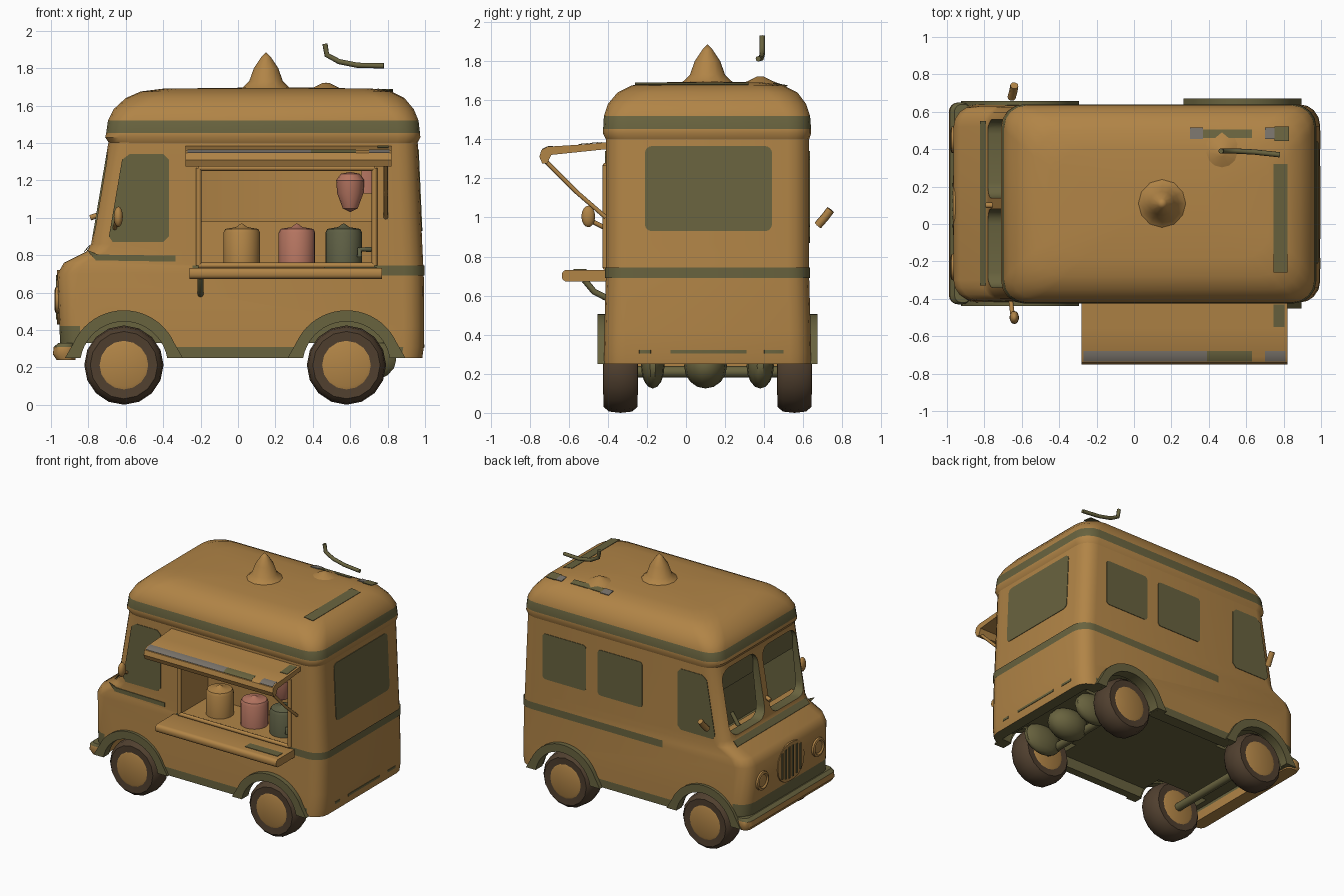
import bpy, bmesh, math
from mathutils import Vector, Matrix

if "Cube" in bpy.data.objects:
    bpy.data.objects.remove(bpy.data.objects["Cube"])


def material(name, rgb):
    m = bpy.data.materials.new(name)
    m.use_nodes = True
    m.diffuse_color = (*rgb, 1)
    bsdf = m.node_tree.nodes["Principled BSDF"]
    bsdf.inputs["Base Color"].default_value = (*rgb, 1)
    bsdf.inputs["Roughness"].default_value = 0.8
    return m


TAN = material("tan", (0.44, 0.232, 0.062))
OLIVE = material("olive", (0.14, 0.125, 0.049))
TYRE = material("tyre brown", (0.08, 0.05, 0.028))
PINK = material("pink", (0.47, 0.18, 0.12))
GREEN = material("grey green", (0.115, 0.118, 0.06))
GREY = material("warm grey", (0.19, 0.17, 0.145))
MID = 0.11  # centre line of the van body in y


def finish(name, bm, *mats):
    bmesh.ops.recalc_face_normals(bm, faces=bm.faces[:])
    mesh = bpy.data.meshes.new(name)
    bm.to_mesh(mesh)
    bm.free()
    for m in mats:
        mesh.materials.append(m)
    ob = bpy.data.objects.new(name, mesh)
    bpy.context.collection.objects.link(ob)
    return ob


def rrect(a0, a1, b0, b1, r, n=5):
    """Outline of a rounded rectangle as 2D points."""
    pts = []
    corners = ((a1 - r, b1 - r), (a0 + r, b1 - r), (a0 + r, b0 + r), (a1 - r, b0 + r))
    for k, (ca, cb) in enumerate(corners):
        for i in range(n):
            t = math.pi / 2 * (k + i / (n - 1))
            pts.append((ca + r * math.cos(t), cb + r * math.sin(t)))
    return pts


def loft(name, rings, mats, caps=True, rule=None):
    """Skin rounded rectangles given as (z, x0, x1, y0, y1, radius)."""
    bm = bmesh.new()
    loops = [[bm.verts.new((x, y, z)) for x, y in rrect(*r)] for z, *r in rings]
    for lo, hi in zip(loops, loops[1:]):
        for i in range(len(lo)):
            j = (i + 1) % len(lo)
            bm.faces.new((lo[i], lo[j], hi[j], hi[i]))
    if caps:
        bm.faces.new(loops[0])
        bm.faces.new(loops[-1])
    if rule:
        for f in bm.faces:
            f.material_index = rule(f.calc_center_median())
    return finish(name, bm, *mats)


def prism(name, pts, offset, *mats, index=0):
    """Extrude a polygon of 3D points along an offset."""
    bm = bmesh.new()
    a = [bm.verts.new(p) for p in pts]
    b = [bm.verts.new(Vector(p) + Vector(offset)) for p in pts]
    bm.faces.new(a)
    bm.faces.new(b)
    for i in range(len(a)):
        j = (i + 1) % len(a)
        bm.faces.new((a[i], a[j], b[j], b[i]))
    for f in bm.faces:
        f.material_index = index
    return finish(name, bm, *mats)


def box(name, x0, x1, y0, y1, z0, z1, *mats, index=0, r=0.003):
    pts = [(x, y, z0) for x, y in rrect(x0, x1, y0, y1, r, 3)]
    return prism(name, pts, (0, 0, z1 - z0), *mats, index=index)


def lathe(name, profile, loc, *mats, axis="Z", segs=20, index=0):
    """Spin (radius, height) points around an axis through loc."""
    bm = bmesh.new()
    vs = [bm.verts.new((r, 0, h)) for r, h in profile]
    edges = [bm.edges.new(p) for p in zip(vs, vs[1:])]
    bmesh.ops.spin(bm, geom=vs + edges, cent=(0, 0, 0), axis=(0, 0, 1),
                   angle=math.tau, steps=segs, use_duplicate=False)
    bmesh.ops.remove_doubles(bm, verts=bm.verts[:], dist=1e-4)
    turn = {"Z": Matrix(), "Y": Matrix.Rotation(math.pi / 2, 4, "X"),
            "X": Matrix.Rotation(math.pi / 2, 4, "Y")}[axis]
    bm.transform(Matrix.Translation(loc) @ turn)
    for f in bm.faces:
        f.material_index = index
    return finish(name, bm, *mats)


def rod(name, pts, radius, mat):
    """Thin tube through points."""
    cu = bpy.data.curves.new(name, "CURVE")
    cu.dimensions = "3D"
    cu.bevel_depth, cu.bevel_resolution, cu.use_fill_caps = radius, 2, True
    sp = cu.splines.new("POLY")
    sp.points.add(len(pts) - 1)
    for p, co in zip(sp.points, pts):
        p.co = (*co, 1)
    cu.materials.append(mat)
    bpy.context.collection.objects.link(bpy.data.objects.new(name, cu))


def ellipsoid(name, loc, size, mat):
    bm = bmesh.new()
    bmesh.ops.create_uvsphere(bm, u_segments=14, v_segments=8, radius=1)
    bm.transform(Matrix.Translation(loc) @ Matrix.Diagonal((*size, 1)))
    return finish(name, bm, mat)


# Body shell, with skirt and lower nose in olive
sides = [(0.25, -0.94, 0.985, 0.01), (0.31, -0.95, 0.994, 0.01), (0.42, -0.955, 0.995, 0.008),
         (0.70, -0.965, 0.993, 0), (0.76, -0.93, 0.99, 0), (0.82, -0.81, 0.987, 0),
         (0.86, -0.785, 0.985, 0), (1.42, -0.69, 0.96, 0)]
body = loft("body", [(z, a, b, -0.41 - e, 0.63 + e, 0.11) for z, a, b, e in sides], (TAN, OLIVE),
            rule=lambda c: int((c.z < 0.3 and c.x < 0.85) or (c.z < 0.42 and c.x < -0.84)))

# Cutters for the serving hatch, cab, windscreen, wheel wells and underside
both = (TAN, OLIVE)
cutters = [box("hatch_cutter", -0.2, 0.72, -0.6, 0.5, 0.75, 1.27, *both),
           box("underside_cutter", -0.88, 0.9, -0.36, 0.55, 0.1, 0.33, *both, index=1)]
cab = [(-0.73, 0.65), (-0.36, 0.65), (-0.36, 1.385), (-0.65, 1.385)]
cutters.append(prism("cab_cutter", [(x, -0.37, z) for x, z in cab], (0, 0.96, 0), *both, index=1))
for y in (-0.13, 0.35):
    pane = [(-0.95, a, b) for a, b in rrect(y - 0.21, y + 0.21, 0.88, 1.37, 0.08)]
    cutters.append(prism("windscreen_cutter", pane, (0.28, 0, 0), *both, index=1))
WHEELS = [(x, s) for x in (-0.61, 0.58) for s in (-1, 1)]
for x, s in WHEELS:
    cutters.append(lathe("well_cutter", [(0, -0.15), (0.25, -0.15), (0.25, 0.15), (0, 0.15)],
                         (x, MID + s * 0.46, 0.21), *both, axis="Y", segs=28, index=1))
for c in cutters:
    c.hide_render = True
    mod = body.modifiers.new("cut", "BOOLEAN")
    mod.operation, mod.solver, mod.object = "DIFFERENCE", "EXACT", c
cut = bpy.data.meshes.new_from_object(body.evaluated_get(bpy.context.evaluated_depsgraph_get()))
body.modifiers.clear()
body.data = cut
for c in cutters:
    bpy.data.objects.remove(c)

# Roof with olive band, spire, vane and patches
loft("roof", [(1.40, -0.69, 0.96, -0.41, 0.63, 0.11), (1.43, -0.71, 0.975, -0.425, 0.64, 0.12),
              (1.452, -0.705, 0.973, -0.424, 0.64, 0.12), (1.52, -0.695, 0.965, -0.42, 0.635, 0.12),
              (1.58, -0.665, 0.94, -0.40, 0.615, 0.14), (1.64, -0.60, 0.89, -0.35, 0.57, 0.15),
              (1.675, -0.52, 0.82, -0.28, 0.50, 0.15), (1.69, -0.40, 0.72, -0.18, 0.40, 0.14),
              (1.695, 0, 0.4, 0.05, 0.2, 0.05)], both, rule=lambda c: int(1.452 < c.z < 1.52))
lathe("roof_spire", [(0.16, 1.67), (0.12, 1.70), (0.09, 1.73), (0.065, 1.8), (0.025, 1.86), (0, 1.885)],
      (0.15, MID, 0), TAN, segs=12)
lathe("roof_bump", [(0.14, 1.67), (0.07, 1.695), (0.02, 1.72), (0, 1.722)], (0.47, 0.38, 0), TAN, segs=12)
rod("floating_vane", [(0.465, 0.39, 1.93), (0.475, 0.39, 1.87), (0.54, 0.39, 1.835),
                      (0.64, 0.385, 1.815), (0.78, 0.37, 1.812)], 0.014, OLIVE)
prism("roof_strip", [(0.745, -0.26, 1.688), (0.745, 0.32, 1.688), (0.82, 0.32, 1.677), (0.82, -0.26, 1.677)],
      (0, 0, 0.003), OLIVE)
for x0, x1, y0, y1, m in ((0.3, 0.37, 0.455, 0.515, GREY), (0.37, 0.63, 0.46, 0.505, OLIVE),
                          (0.7, 0.75, 0.455, 0.515, GREY), (0.75, 0.83, 0.445, 0.52, OLIVE)):
    prism("roof_patch", [(x0, y0, 1.683), (x1, y0, 1.683), (x1, y1, 1.672), (x0, y1, 1.672)],
          (0, 0, 0.005), m)

# Waist stripes
loft("waist_stripe", [(z, -0.334, 0.998, -0.414, 0.634, 0.112) for z in (0.69, 0.745)], (OLIVE,), caps=False)
prism("front_stripe", [(-0.81, -0.415, 0.83), (-0.76, -0.415, 0.772), (-0.335, -0.415, 0.765),
                       (-0.335, -0.415, 0.797), (-0.75, -0.415, 0.803)], (0, 0.006, 0), OLIVE)
prism("cowl_stripe", [(-0.822, -0.33, 0.816), (-0.822, 0.55, 0.816), (-0.79, 0.55, 0.852), (-0.79, -0.33, 0.852)],
      (-0.002, 0, 0.004), OLIVE)

# Windows
door = [(-0.69, 0.9), (-0.67, 0.87), (-0.4, 0.87), (-0.37, 0.9), (-0.37, 1.31), (-0.4, 1.34),
        (-0.58, 1.34), (-0.62, 1.31)]
for y in (-0.414, 0.63):
    prism("door_window", [(x, y, z) for x, z in door], (0, 0.004, 0), OLIVE)
for x0, x1 in ((-0.07, 0.31), (0.41, 0.78)):
    prism("side_window", [(x, 0.63, z) for x, z in rrect(x0, x1, 0.95, 1.3, 0.025)], (0, 0.004, 0), OLIVE)
prism("rear_window", [(0.985 - (z - 0.86) * 0.0446, y, z) for y, z in rrect(-0.21, 0.44, 0.93, 1.365, 0.035)],
      (0.004, 0, 0), OLIVE)

# Hatch frame, serving shelf, awning and strut
for z in (0.745, 1.265):
    rod("hatch_trim", [(-0.21, -0.412, z), (0.73, -0.412, z)], 0.015, TAN)
for x in (-0.21, 0.73):
    rod("hatch_post", [(x, -0.412, 0.745), (x, -0.412, 1.265)], 0.015, TAN)
shelf = rrect(-0.635, -0.38, 0.672, 0.732, 0.025)
prism("serving_shelf", [(-0.26, y, z) for y, z in shelf], (1.03, 0, 0), TAN)
box("shelf_mat", 0.46, 0.74, -0.575, -0.51, 0.732, 0.736, OLIVE)
rod("shelf_bracket", [(-0.2, -0.52, 0.68), (-0.2, -0.47, 0.62), (-0.2, -0.41, 0.59)], 0.016, OLIVE)
awning = [(-0.4, 1.385), (-0.55, 1.372), (-0.71, 1.362), (-0.74, 1.345), (-0.75, 1.31), (-0.735, 1.275),
          (-0.71, 1.275), (-0.69, 1.32), (-0.4, 1.35)]
prism("awning", [(-0.28, y, z) for y, z in awning], (1.1, 0, 0), TAN)
for x0, x1, m in ((-0.27, 0.39, GREY), (0.39, 0.63, OLIVE), (0.7, 0.81, GREY)):
    edge = [(-0.68, 1.366), (-0.71, 1.364), (-0.736, 1.35), (-0.736, 1.344), (-0.71, 1.358), (-0.68, 1.36)]
    prism("awning_edge", [(x0, y, z) for y, z in edge], (x1 - x0, 0, 0), m)
prism("awning_patch", [(0.745, -0.55, 1.373), (0.805, -0.55, 1.373), (0.805, -0.43, 1.384), (0.745, -0.43, 1.384)],
      (0, 0, 0.003), OLIVE)
rod("awning_strut", [(0.79, -0.73, 1.3), (0.79, -0.56, 1.13), (0.79, -0.41, 1.0)], 0.011, TAN)

# Kitchen inside the hatch
box("back_counter", -0.21, 0.73, -0.08, 0.51, 0.74, 0.98, TAN)
for x, m in ((0.02, TAN), (0.315, PINK), (0.565, GREEN)):
    lathe("canister", [(0.098, 0.75), (0.098, 0.92), (0.088, 0.94), (0.03, 0.95), (0.01, 0.965), (0, 0.97)],
          (x, -0.25, 0), m)
lathe("hanging_treat", [(0, 1.03), (0.04, 1.05), (0.07, 1.13), (0.075, 1.2), (0.05, 1.235), (0, 1.245)],
      (0.6, -0.32, 0), PINK, segs=14)
box("pink_tag", 0.66, 0.715, -0.3, -0.294, 1.13, 1.25, PINK, r=0.002)
rod("tap", [(0.71, -0.3, 0.83), (0.65, -0.33, 0.83), (0.65, -0.33, 0.79)], 0.014, GREEN)

# Cab fittings and mirrors
box("dashboard", -0.735, -0.64, -0.37, 0.59, 0.64, 0.865, TAN)
rod("steering_column", [(-0.72, 0.33, 0.8), (-0.62, 0.33, 0.95)], 0.015, OLIVE)
rod("windscreen_bar", [(-0.79, 0.1, 1.0), (-0.7, 0.1, 1.03)], 0.015, TAN)
ellipsoid("right_mirror", (-0.64, -0.5, 1.005), (0.025, 0.035, 0.055), TAN)
rod("right_mirror_arm", [(-0.66, -0.4, 0.94), (-0.65, -0.48, 0.98)], 0.012, TAN)
rod("left_mirror", [(-0.655, 0.675, 0.96), (-0.645, 0.71, 1.0), (-0.64, 0.74, 1.04)], 0.022, TAN)

# Nose: grille, headlamps, bumper
prism("grille_rim", [(-0.945, y, z) for y, z in rrect(-0.06, 0.26, 0.43, 0.72, 0.13)], (-0.022, 0, 0), TAN)
for i in range(6):
    y = -0.01 + i * 0.044
    h = 0.12 - 1.8 * (y - 0.1) ** 2
    box("grille_bar", -0.973, -0.96, y - 0.009, y + 0.009, 0.575 - h, 0.575 + h, OLIVE)
for s in (-1, 1):
    lathe("headlamp", [(0, -0.03), (0.045, -0.02), (0.055, -0.03), (0.07, -0.025), (0.075, 0.02)],
          (-0.95, MID + s * 0.34, 0.56), TAN, axis="X")
loft("front_bumper", [(0.24, -0.97, -0.87, -0.42, 0.64, 0.045), (0.27, -0.99, -0.87, -0.43, 0.65, 0.05),
                      (0.31, -0.985, -0.87, -0.43, 0.65, 0.05), (0.33, -0.96, -0.87, -0.42, 0.64, 0.04)],
     both, rule=lambda c: int(c.z > 0.315))

# Wheels and fenders flaring into the skirt
arc = [(r * math.cos(t), r * math.sin(t)) for r, a in ((0.295, 24), (0.235, 170))
       for t in [math.radians(a + (180 - 2 * a) * i / 20) for i in range(21)]]
arc = arc[:21] + [(-0.315, 0.04)] + arc[21:] + [(0.315, 0.04)]
for x, s in WHEELS:
    c = (x, MID + s * 0.445, 0.212)
    lathe("tyre", [(0.13, -0.085), (0.18, -0.088), (0.205, -0.06), (0.212, 0), (0.205, 0.06),
                   (0.18, 0.088), (0.13, 0.085)], c, TYRE, axis="Y", segs=16)
    lathe("hub", [(0, -0.088), (0.115, -0.09), (0.14, -0.08), (0.14, 0.08), (0.115, 0.09), (0, 0.088)],
          c, TAN, axis="Y", segs=20)
    prism("fender", [(x + a, MID + s * 0.48, 0.21 + b) for a, b in arc],
          (0, s * (0.082 if x > 0 else 0.068), 0), OLIVE)

# Underside running gear and rear sill marks
for x in (-0.61, 0.58):
    rod("axle", [(x, -0.33, 0.21), (x, 0.55, 0.21)], 0.03, OLIVE)
for y, w in ((-0.17, 0.06), (0.1, 0.11), (0.38, 0.07)):
    ellipsoid("rear_tank", (0.69, y, 0.24), (0.16, w, 0.115), OLIVE)
for y0, y1 in ((-0.24, -0.18), (-0.08, 0.31), (0.4, 0.5)):
    box("rear_sill_mark", 0.99, 0.997, y0, y1, 0.305, 0.322, OLIVE)

bpy.ops.object.select_all(action="DESELECT")
for ob in bpy.context.scene.objects:
    if ob.type == "MESH":
        ob.select_set(True)
        bpy.context.view_layer.objects.active = ob
bpy.ops.object.shade_smooth_by_angle(angle=math.radians(38))
